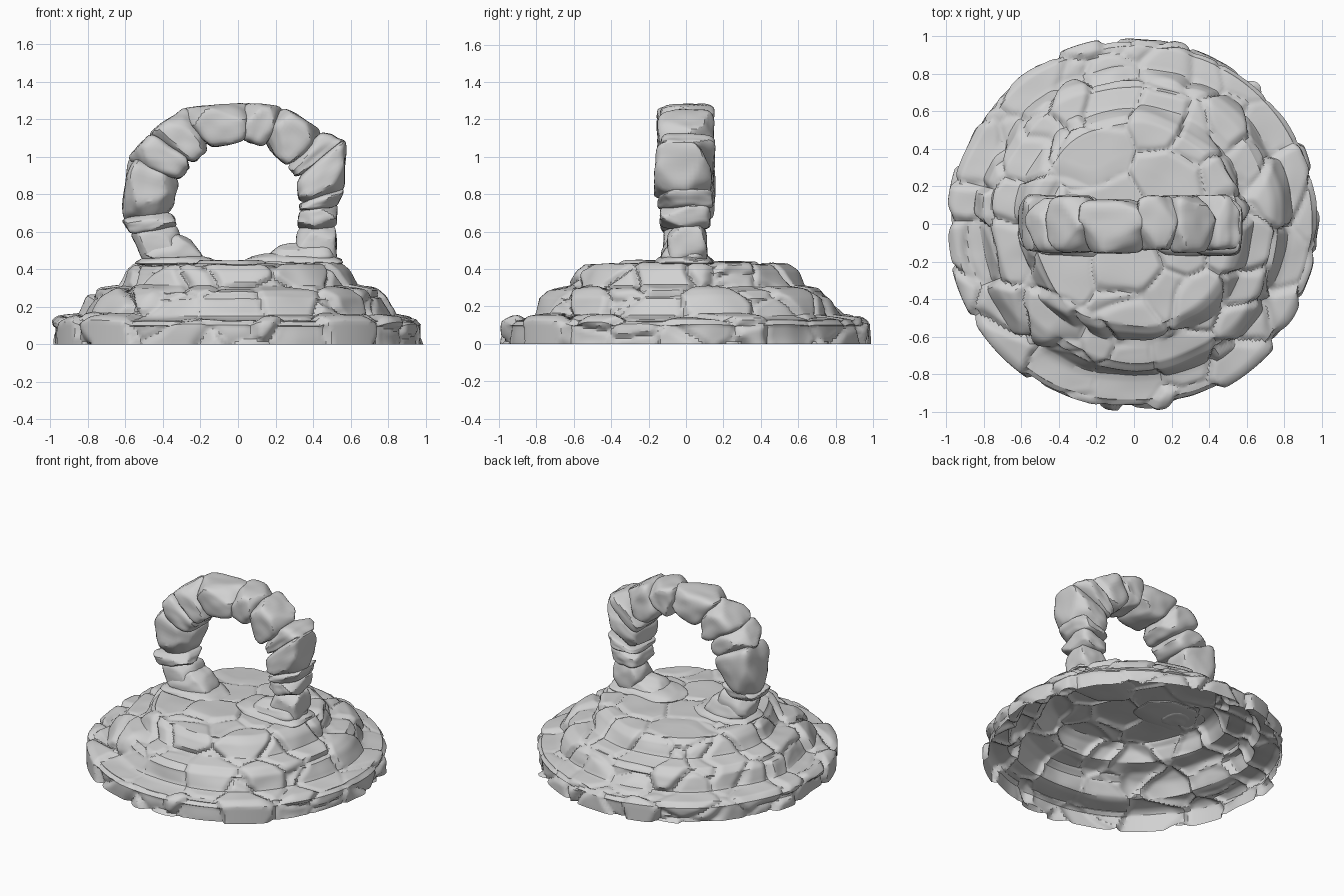
import bpy, bmesh, math, random
from mathutils import Vector, noise

random.seed(4)
cube = bpy.data.objects.get("Cube")
if cube:
    bpy.data.objects.remove(cube)

stone = bpy.data.materials.new("grey stone")
stone.use_nodes = True
colour = (0.64, 0.64, 0.64, 1)
stone.diffuse_color = colour
stone.node_tree.nodes["Principled BSDF"].inputs["Base Color"].default_value = colour


def finish(name, bm, angle):
    mesh = bpy.data.meshes.new(name)
    bm.to_mesh(mesh)
    bm.free()
    mesh.materials.append(stone)
    obj = bpy.data.objects.new(name, mesh)
    bpy.context.collection.objects.link(obj)
    bpy.ops.object.select_all(action='DESELECT')
    obj.select_set(True)
    bpy.context.view_layer.objects.active = obj
    bpy.ops.object.shade_smooth_by_angle(angle=math.radians(angle))


def cells(p, size):
    """Tone of the nearest stone and nearness to the crack around it."""
    wobble = noise.noise_vector(p * 4) * 0.05
    dist, pts = noise.voronoi((p + wobble) / size)
    crack = max(0, 1 - (dist[1] - dist[0]) / 0.16)
    return noise.cell(pts[0] * 37.7), crack


# Terraced mound: an open shell swept round a stepped profile
PROFILE = [(0.985, 0), (0.985, 0.11), (0.95, 0.14), (0.83, 0.155), (0.79, 0.25),
           (0.74, 0.29), (0.63, 0.31), (0.585, 0.39), (0.54, 0.425), (0.3, 0.435), (0.02, 0.435)]
SEGMENTS, STEP = 360, 0.013


def mound():
    rows = []
    for (r0, z0), (r1, z1) in zip(PROFILE, PROFILE[1:]):
        n = max(2, round(math.hypot(r1 - r0, z1 - z0) / STEP))
        tangent = Vector((r1 - r0, z1 - z0)).normalized()
        for i in range(n):
            t = i / n
            rows.append((r0 + (r1 - r0) * t, z0 + (z1 - z0) * t, tangent.y, -tangent.x))
    rows.append((*PROFILE[-1], 0, 1))
    bm = bmesh.new()
    rings = []
    for r, z, nr, nz in rows:
        ring = []
        for s in range(SEGMENTS):
            a = math.tau * s / SEGMENTS
            d = Vector((math.cos(a), math.sin(a), 0))
            # inner terraces wander, the rim stays near its circle
            wander = noise.noise(d * 1.8 + Vector((0, 0, z * 5))) * 0.03
            p = d * (r + wander * min(1, z * 5) * min(1, r * 2)) + Vector((0, 0, z))
            tone, crack = cells(p, 0.3)
            push = 0.024 * tone * (1 - crack) - 0.03 * crack ** 2 + 0.012 * noise.noise(p * 6)
            reach = Vector((p.x, p.y)).length + nr * push * 1.2
            p.x, p.y = d.xy * min(1, reach)
            # the flat summit is worn smoother than the steps
            p.z = max(0, p.z + nz * push * min(0.7, 0.3 + r * 0.5)) if z else 0
            ring.append(bm.verts.new(p))
        rings.append(ring)
    for low, high in zip(rings, rings[1:]):
        for s in range(SEGMENTS):
            t = (s + 1) % SEGMENTS
            bm.faces.new((low[s], low[t], high[t], high[s]))
    bm.faces.new(rings[-1])
    soft = [v for ring in rings[1:] for v in ring]
    bmesh.ops.smooth_vert(bm, verts=soft, factor=0.5,
                          use_axis_x=True, use_axis_y=True, use_axis_z=True)
    finish("terraced_mound", bm, 32)


mound()


# Arch stones: chiselled rounded blocks between pairs of outer and inner points
def arch_stone(name, start, end, depth, shift, overlap=1.16, power=6, taper=0):
    bm = bmesh.new()
    bmesh.ops.create_cube(bm, size=2)
    bmesh.ops.subdivide_edges(bm, edges=bm.edges[:], cuts=11, use_grid_fill=True)
    chips = []
    for _ in range(10):
        n = Vector([random.uniform(-1, 1) for _ in range(3)]).normalized()
        chips.append((n, random.uniform(0.98, 1.18)))
    seed = Vector((random.random() * 50, 0, 0))
    for v in bm.verts:
        c = v.co
        c = c / sum(abs(k) ** power for k in c) ** (1 / power)
        for n, d in chips:
            c = c - n * max(0, c.dot(n) - d) * 0.8
        c = c * (1 + 0.06 * noise.noise(c * 1.6 + seed))
        u, w = (c.x * overlap + 1) / 2, (c.z * 1.04 + 1) / 2
        outer = Vector(start[:2]).lerp(Vector(end[:2]), u)
        inner = Vector(start[2:]).lerp(Vector(end[2:]), u)
        x, z = inner.lerp(outer, w)
        v.co = (x, c.y * depth * (1 - taper * u) + shift, z)
    bmesh.ops.recalc_face_normals(bm, faces=bm.faces[:])
    finish(name, bm, 28)


# outer x, outer z, inner x, inner z at each joint, from left foot to right foot
JOINTS = [(-0.49, 0.43, -0.28, 0.43), (-0.57, 0.59, -0.33, 0.63), (-0.615, 0.67, -0.355, 0.70),
          (-0.585, 0.99, -0.32, 0.88), (-0.47, 1.12, -0.24, 0.97), (-0.29, 1.26, -0.15, 1.05),
          (0.03, 1.285, 0.03, 1.085), (0.25, 1.26, 0.14, 1.06), (0.45, 1.13, 0.27, 0.95),
          (0.57, 1.08, 0.32, 0.88), (0.565, 0.83, 0.33, 0.75), (0.53, 0.74, 0.33, 0.71),
          (0.52, 0.62, 0.32, 0.62), (0.52, 0.43, 0.31, 0.43)]
for i, (a, b) in enumerate(zip(JOINTS, JOINTS[1:])):
    # the legs are thinner front to back than the crown
    height = (a[1] + b[1]) / 2
    depth = 0.112 + 0.036 * min(1, max(0, (height - 0.52) / 0.3))
    arch_stone(f"arch_stone_{i + 1}", a, b, depth + random.uniform(-0.008, 0.006),
               random.uniform(-0.015, 0.01))

# Sloping rubble that ties the feet to the mound
FEET = [("left_foot_rubble", (-0.52, 0.43, -0.17, 0.43), (-0.49, 0.55, -0.28, 0.60), 0.14),
        ("left_foot_ledge", (-0.55, 0.42, -0.06, 0.42), (-0.50, 0.47, -0.20, 0.48), 0.18),
        ("right_foot_rubble", (0.52, 0.43, 0.12, 0.43), (0.50, 0.54, 0.24, 0.54), 0.14),
        ("right_foot_ledge", (0.56, 0.42, 0.0, 0.42), (0.53, 0.47, 0.12, 0.49), 0.18)]
for name, a, b, depth in FEET:
    arch_stone(name, a, b, depth, -0.01, 1.0, 4, 0.35)
